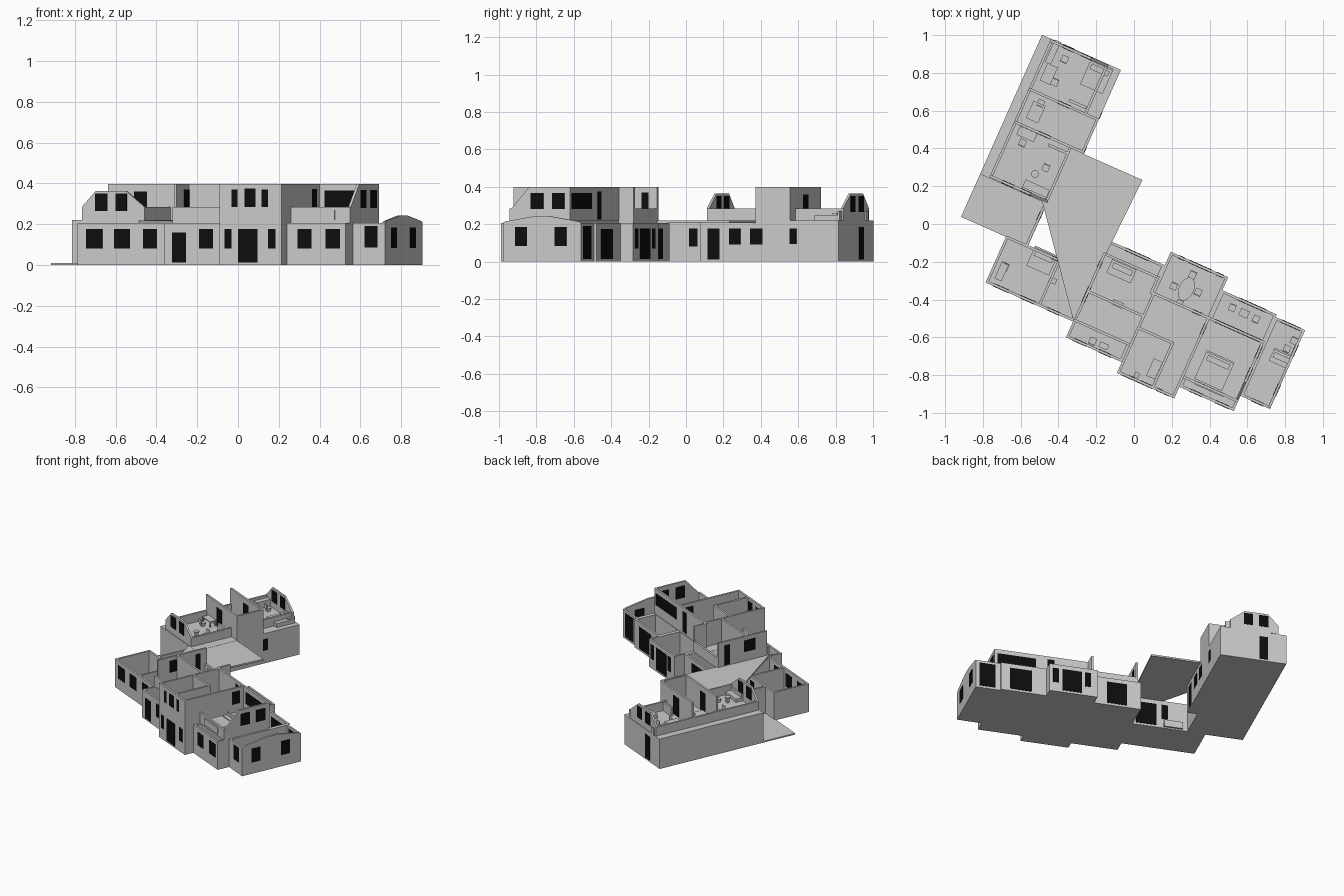
import bpy, bmesh, math
from mathutils import Vector

CA, SA = math.cos(math.radians(24)), math.sin(math.radians(24))
T = 0.014                 # wall thickness
G, UP = 0.01, 0.22        # floor levels
GT, RAIL, TOP = 0.207, 0.285, 0.398

glass = bpy.data.materials.new("dark_glass")
glass.diffuse_color = (0.004, 0.004, 0.004, 1)

def world(u, v, z):
    """House frame (turned 24 degrees) to world."""
    return Vector((u * CA + v * SA, -u * SA + v * CA, z))

def local(x, y):
    return x * CA - y * SA, x * SA + y * CA

def prism(bm, low, high):
    a = [bm.verts.new(world(*p)) for p in low]
    b = [bm.verts.new(world(*p)) for p in high]
    n = len(a)
    bm.faces.new(a[::-1])
    bm.faces.new(b)
    for i in range(n):
        bm.faces.new((a[i], a[(i + 1) % n], b[(i + 1) % n], b[i]))

def finish(name, bm, mat=None):
    bmesh.ops.recalc_face_normals(bm, faces=bm.faces)
    me = bpy.data.meshes.new(name)
    bm.to_mesh(me)
    bm.free()
    ob = bpy.data.objects.new(name, me)
    bpy.context.collection.objects.link(ob)
    if mat:
        me.materials.append(mat)

def boxes(name, items, mat=None):
    """Each item: u0, u1, v0, v1, z0, z1."""
    bm = bmesh.new()
    for u0, u1, v0, v1, z0, z1 in items:
        q = ((u0, v0), (u1, v0), (u1, v1), (u0, v1))
        prism(bm, [(*p, z0) for p in q], [(*p, z1) for p in q])
    finish(name, bm, mat)

def plate(name, pts, z0, z1):
    bm = bmesh.new()
    prism(bm, [(*p, z0) for p in pts], [(*p, z1) for p in pts])
    finish(name, bm)

def profile_wall(name, axis, at, pts):
    """Upright wall with an outline (s, z); axis 'u' runs along u at fixed v."""
    bm = bmesh.new()
    ends = [[(s, c, z) if axis == 'u' else (c, s, z) for s, z in pts] for c in (at, at + T)]
    prism(bm, *ends)
    finish(name, bm)

def room(u0, u1, v0, v1, z0, z1):
    return [(u0, u1, v0, v0 + T, z0, z1), (u0, u1, v1 - T, v1, z0, z1),
            (u0, u0 + T, v0 + T, v1 - T, z0, z1), (u1 - T, u1, v0 + T, v1 - T, z0, z1)]

def panes_u(at, spans):   # panes on a wall running along u
    return [(a, b, at - 0.002, at + T + 0.002, z0, z1) for a, b, z0, z1 in spans]

def panes_v(at, spans):   # panes on a wall running along v
    return [(at - 0.002, at + T + 0.002, a, b, z0, z1) for a, b, z0, z1 in spans]

# ground storey blocks: walls and floors
blocks = {"west_block": (-0.592, -0.085, -0.603, -0.33), "block_a": (-0.085, 0.238, -0.695, -0.133),
          "block_b": (0.238, 0.57, -0.757, -0.055), "block_c": (0.57, 0.885, -0.69, -0.13),
          "end_block": (0.885, 1.056, -0.602, -0.145), "north_wing": (-0.852, -0.395, -0.09, 0.717)}
for name, (u0, u1, v0, v1) in blocks.items():
    boxes(name + "_walls", room(u0, u1, v0, v1, G, GT))
    boxes(name + "_floor", [(u0, u1, v0, v1, 0, G)])
boxes("patio", [(-0.852, -0.465, -0.338, -0.09, 0, G)])
boxes("passage_wall", [(-0.48, -0.466, -0.33, -0.09, G, GT)])
boxes("ground_partitions", [(-0.29, -0.276, -0.6, -0.33, G, GT), (-0.085, 0.238, -0.43, -0.416, G, GT),
                            (0.238, 0.57, -0.3, -0.286, G, GT), (0.57, 0.885, -0.3, -0.286, G, GT),
                            (-0.85, -0.395, 0.23, 0.244, G, GT), (-0.85, -0.395, 0.42, 0.434, G, GT)])
profile_wall("end_gable", 'v', 1.042, [(-0.602, GT), (-0.145, GT), (-0.16, 0.215), (-0.33, 0.243),
                                       (-0.415, 0.243), (-0.587, 0.215)])

# ground storey windows and doors
lo, hi = 0.08, 0.177
pane = panes_u(-0.603, [(-0.547, -0.46, lo, hi), (-0.396, -0.31, lo, hi), (-0.24, -0.165, lo, hi),
                        (0.947, 1.018, 0.085, 0.19)])
pane += panes_u(-0.695, [(-0.045, 0.03, 0.012, 0.16), (0.10, 0.176, lo, hi)])
pane += panes_u(-0.757, [(0.265, 0.302, lo, hi), (0.337, 0.442, 0.012, hi), (0.50, 0.539, lo, hi)])
pane += panes_u(-0.69, [(0.627, 0.703, lo, hi), (0.778, 0.855, lo, hi)])
pane += panes_v(1.042, [(-0.53, -0.46, 0.083, 0.185), (-0.30, -0.23, 0.083, 0.185)])
pane += panes_u(-0.145 - T, [(0.92, 1.03, 0.015, 0.19)])
pane += panes_u(-0.13 - T, [(0.67, 0.825, 0.015, 0.175)])
pane += panes_u(-0.055 - T, [(0.285, 0.325, 0.07, hi), (0.345, 0.48, 0.015, hi), (0.505, 0.545, 0.07, hi)])
pane += panes_u(-0.133 - T, [(0.01, 0.15, 0.015, hi)])
pane += panes_u(-0.33 - T, [(-0.25, -0.11, 0.015, hi), (-0.33, -0.285, 0.07, hi)])
pane += panes_v(-0.395 - T, [(-0.05, 0.02, 0.012, 0.178), (0.076, 0.142, 0.092, 0.178),
                             (0.2, 0.273, 0.092, 0.178), (0.432, 0.47, 0.095, 0.178)])
pane += panes_v(-0.48, [(-0.19, -0.14, lo, hi)])
pane += panes_u(0.717 - T, [(-0.725, -0.664, 0.012, 0.185)])
boxes("ground_windows", pane, glass)

# upper floor slabs and the connecting roof deck
FL = UP - 0.013
boxes("upper_floors", [(-0.852, -0.395, -0.09, 0.717, FL, UP), (-0.085, 0.238, -0.6, -0.2, FL, UP),
                       (0.238, 0.57, -0.757, -0.29, FL, UP), (0.57, 0.885, -0.64, -0.29, FL, UP)])
plate("connecting_deck", [(-0.395, 0.23), (-0.5, -0.08), (-0.085, -0.598), (-0.054, 0.231)][::-1], FL, UP - 0.001)

# upper storey, north wing: sloped end walls, low eaves, tall middle room
gable = [(-0.80, UP), (-0.465, UP), (-0.465, RAIL), (-0.565, 0.364), (-0.725, 0.364), (-0.80, RAIL)]
for name, at in (("south", -0.085), ("north", 0.70)):
    profile_wall(name + "_gable", 'u', at, gable)
boxes("north_wing_eaves", [(u, u + T, a, b, UP, RAIL) for u in (-0.80, -0.479)
                           for a, b in ((-0.08, 0.23), (0.434, 0.70))])
boxes("north_wing_tall_walls", [(-0.80, -0.395, 0.23, 0.244, UP, TOP), (-0.80, -0.395, 0.42, 0.434, UP, TOP),
                                (-0.409, -0.395, 0.244, 0.42, UP, TOP), (-0.80, -0.786, 0.244, 0.42, UP, RAIL)])
pane = []
for at in (-0.085, 0.70):
    pane += panes_u(at, [(-0.73, -0.662, 0.265, 0.35), (-0.62, -0.559, 0.265, 0.35)])
pane += panes_u(0.42, [(-0.63, -0.56, 0.225, 0.36)]) + panes_u(0.23, [(-0.66, -0.59, 0.225, 0.36)])
boxes("north_wing_upper_windows", pane, glass)

# upper storey, south wing
boxes("block_a_upper_walls", [(-0.085, 0.238, -0.6, -0.586, UP, RAIL), (-0.085, 0.238, -0.214, -0.2, UP, RAIL),
                              (-0.085, -0.071, -0.58, -0.2, UP, TOP), (-0.071, 0.238, -0.432, -0.418, UP, TOP),
                              (0.224, 0.238, -0.3, -0.2, UP, TOP)])
boxes("block_b_upper_walls", room(0.238, 0.57, -0.757, -0.286, UP, TOP) +
      [(0.252, 0.45, -0.5, -0.486, UP, TOP), (0.436, 0.45, -0.743, -0.5, UP, TOP)])
boxes("block_c_upper_walls", [(0.57, 0.885, -0.64, -0.626, UP, RAIL), (0.57, 0.885, -0.3, -0.286, UP, TOP)])
profile_wall("block_c_sloped_wall", 'v', 0.871, [(-0.626, UP), (-0.3, UP), (-0.3, TOP), (-0.525, TOP), (-0.626, RAIL)])
pane = panes_u(-0.757, [(0.302, 0.335, 0.285, 0.37), (0.372, 0.432, 0.285, 0.375), (0.465, 0.498, 0.285, 0.37)])
pane += panes_u(-0.3, [(0.6, 0.865, 0.28, 0.366), (0.47, 0.52, 0.225, 0.375)])
pane += panes_v(0.871, [(-0.514, -0.441, 0.28, 0.368), (-0.39, -0.318, 0.28, 0.368)])
pane += panes_v(-0.085, [(-0.49, -0.4, 0.285, 0.37), (-0.29, -0.25, 0.225, 0.37)])
pane += panes_v(0.556, [(-0.39, -0.33, 0.28, 0.372)])
boxes("south_wing_upper_windows", pane, glass)

# furniture, placed by world position and turned with the house
def around(x, y, w, d, z0, z1, du=0, dv=0):
    u, v = local(x, y)
    return (u + du - w / 2, u + du + w / 2, v + dv - d / 2, v + dv + d / 2, z0, z1)

def bed(name, x, y, z, w, d):
    boxes(name, [around(x, y, w, d, z, z + 0.03), around(x, y, w, 0.01, z, z + 0.05, dv=d / 2),
                 around(x, y, w * 0.8, 0.03, z + 0.03, z + 0.038, dv=d / 2 - 0.03)])

def table(name, x, y, z, w, d):
    legs = [around(x, y, 0.006, 0.006, z, z + 0.036, i * (w / 2 - 0.005), j * (d / 2 - 0.005))
            for i in (-1, 1) for j in (-1, 1)]
    boxes(name, legs + [around(x, y, w, d, z + 0.036, z + 0.042)])

def chair(name, x, y, z, w=0.036, back=1):
    boxes(name, [around(x, y, w, w, z + 0.016, z + 0.024), around(x, y, w * 0.7, w * 0.7, z, z + 0.016),
                 around(x, y, w, 0.006, z + 0.024, z + 0.052, dv=back * w / 2)])

for i, b in enumerate([(-0.198, 0.778, UP, 0.13, 0.14), (-0.488, -0.196, G, 0.13, 0.11), (-0.066, -0.249, UP, 0.14, 0.08),
                       (0.425, -0.778, UP, 0.16, 0.16), (0.778, -0.714, G, 0.11, 0.07)]):
    bed(f"bed_{i}", *b)
for i, t in enumerate([(-0.451, 0.794, UP, 0.06, 0.1), (-0.52, 0.593, UP, 0.07, 0.1), (-0.567, 0.476, UP, 0.1, 0.05),
                       (-0.087, -0.423, UP, 0.06, 0.03), (0.583, -0.473, G, 0.05, 0.04), (-0.7, -0.25, G, 0.04, 0.1)]):
    table(f"table_{i}", *t)
for i, (x, y, z) in enumerate([(-0.367, 0.873, UP), (-0.42, 0.75, UP), (-0.493, 0.64, UP), (-0.467, 0.296, UP),
                               (-0.59, 0.43, UP), (-0.683, -0.228, G), (-0.219, -0.62, G), (0.52, -0.444, G),
                               (0.646, -0.503, G), (0.847, -0.619, G), (0.81, -0.66, G), (0.31, -0.27, G),
                               (0.24, -0.42, G), (0.21, -0.33, G), (0.34, -0.36, G)]):
    chair(f"chair_{i}", x, y, z, back=1 if i % 2 else -1)
boxes("sofa", [around(-0.52, 0.185, 0.14, 0.05, UP, UP + 0.025), around(-0.52, 0.185, 0.14, 0.015, UP, UP + 0.05, dv=-0.025)])
boxes("cabinets", [around(-0.43, 0.91, 0.035, 0.13, UP, UP + 0.05), around(-0.298, 0.635, 0.1, 0.015, UP, UP + 0.06),
                   around(-0.404, 0.397, 0.11, 0.015, UP, UP + 0.06), around(0.4, -0.873, 0.17, 0.02, UP, UP + 0.05)])
boxes("bathroom_fittings", [around(0.108, -0.767, 0.05, 0.1, UP, UP + 0.035), around(0.015, -0.8, 0.025, 0.03, UP, UP + 0.03),
                            around(-0.16, -0.645, 0.05, 0.03, G, G + 0.03), around(-0.43, -0.3, 0.04, 0.03, G, G + 0.03)])

def round_table(name, x, y, z, ru, rv):
    u, v = local(x, y)
    ring = [(u + ru * math.cos(i * math.pi / 10), v + rv * math.sin(i * math.pi / 10)) for i in range(20)]
    plate(name + "_top", ring, z + 0.036, z + 0.042)
    boxes(name + "_foot", [around(x, y, 0.02, 0.02, z, z + 0.036)])

round_table("dining_table", 0.277, -0.344, G, 0.04, 0.065)
round_table("coffee_table", -0.525, 0.265, UP, 0.02, 0.02)
